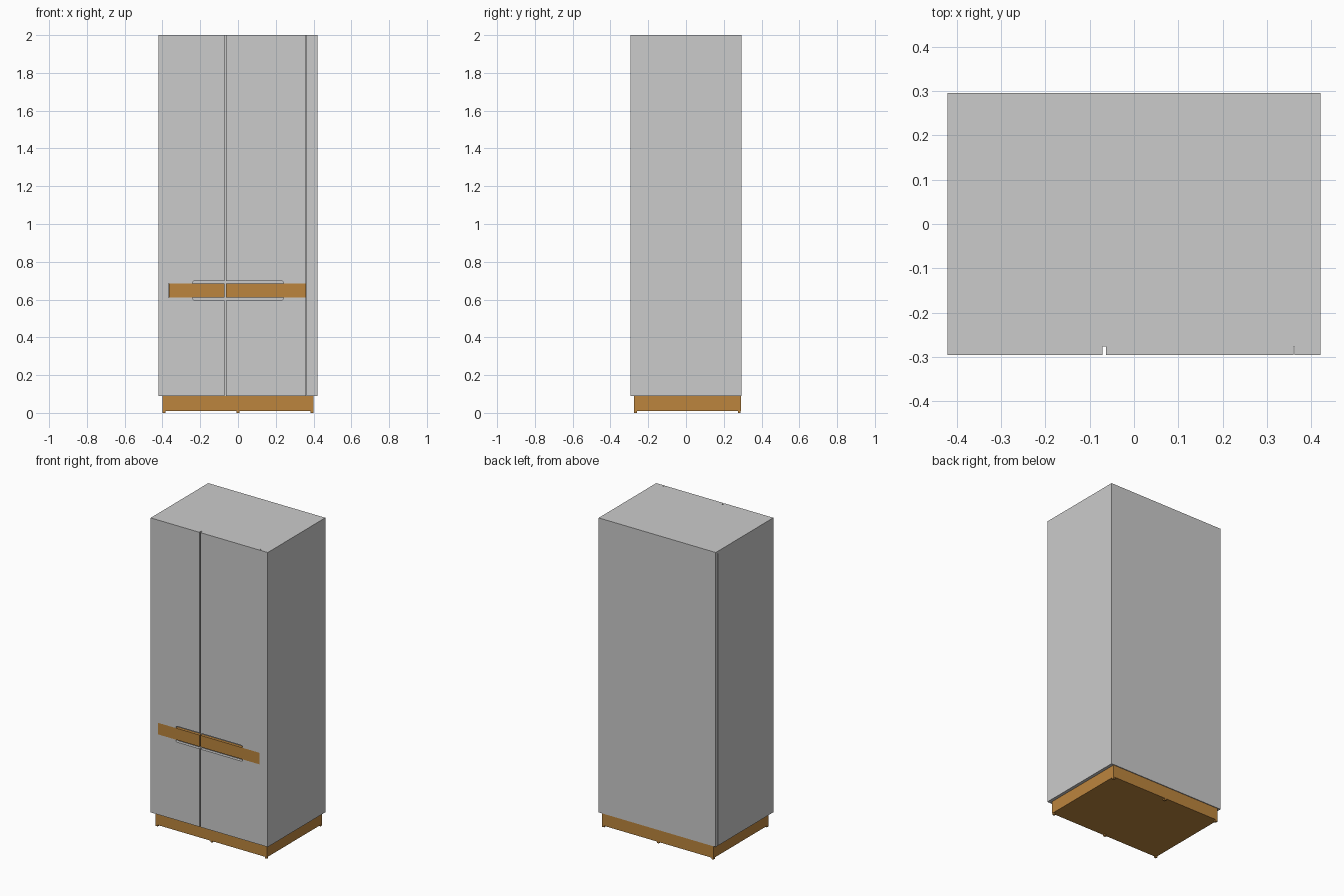
import bpy, bmesh, math

if "Cube" in bpy.data.objects:
    bpy.data.objects.remove(bpy.data.objects["Cube"])


def material(name, rgb):
    m = bpy.data.materials.new(name)
    m.diffuse_color = (*rgb, 1.0)
    m.use_nodes = True
    m.node_tree.nodes["Principled BSDF"].inputs["Base Color"].default_value = m.diffuse_color
    return m


GREY = material("light_grey", (0.60, 0.60, 0.60))
WOOD = material("warm_wood", (0.503, 0.235, 0.048))


def panel(name, pts, y0, y1, mat):
    """Extrude an x/z outline between two depths."""
    bm = bmesh.new()
    face = bm.faces.new([bm.verts.new((x, y0, z)) for x, z in pts])
    out = bmesh.ops.extrude_face_region(bm, geom=[face])
    for v in out["geom"]:
        if isinstance(v, bmesh.types.BMVert):
            v.co.y = y1
    bmesh.ops.recalc_face_normals(bm, faces=bm.faces[:])
    me = bpy.data.meshes.new(name)
    bm.to_mesh(me)
    bm.free()
    me.materials.append(mat)
    ob = bpy.data.objects.new(name, me)
    bpy.context.collection.objects.link(ob)
    return ob


def box(name, x0, x1, y0, y1, z0, z1, mat):
    return panel(name, [(x0, z0), (x1, z0), (x1, z1), (x0, z1)], y0, y1, mat)


W, FRONT, DOOR_BACK, BACK = 0.42, -0.295, -0.276, 0.295
BOTTOM, TOP = 0.09, 2.0
S0, S1 = 0.61, 0.685          # wood strip heights
SLOT_H, SLOT_X = 0.014, 0.24  # finger slots
GAP_L, GAP_R, SEAM = -0.071, -0.063, 0.36

# carcass: core, side, top and back with a narrow seam on the left
box("carcass", -W + 0.012, W, DOOR_BACK, 0.2745, BOTTOM, 1.985, GREY)
box("left_side", -W, -W + 0.012, DOOR_BACK, 0.272, BOTTOM, 1.985, GREY)
box("top_board", -W, W, DOOR_BACK, BACK, 1.985, TOP, GREY)
box("back_panel", -W, W, 0.2745, BACK, BOTTOM, 1.985, GREY)


def door_part(name, outer, inner, strip_edge, far_edge):
    """Door piece notched by a rounded finger slot next to the centre gap."""
    s = 1 if outer > inner else -1
    slot_end = s * SLOT_X
    r = SLOT_H * 0.8
    arc = [(slot_end - s * r * (1 - math.cos(a)), r * math.sin(a))
           for a in [math.radians(d) for d in range(0, 91, 15)]]
    d = 1 if far_edge > strip_edge else -1
    pts = [(outer, strip_edge)]
    pts += [(x, strip_edge + d * (h + SLOT_H - r if h else 0)) for x, h in arc]
    pts += [(inner, strip_edge + d * SLOT_H), (inner, far_edge), (outer, far_edge)]
    panel(name, pts, FRONT, DOOR_BACK, GREY)


# doors above and below the wooden strip
for side, outer, inner in (("left", -W, GAP_L), ("right", SEAM, GAP_R)):
    door_part(side + "_door_upper", outer, inner, S1, TOP)
    door_part(side + "_door_lower", outer, inner, S0, BOTTOM)
box("left_door_edge", -W, -0.369, FRONT, DOOR_BACK, S0, S1, GREY)
box("right_filler", SEAM + 0.002, W, FRONT, DOOR_BACK, BOTTOM, TOP, GREY)

# wooden handle strip, split at the door gap
box("left_handle_strip", -0.366, GAP_L, FRONT, DOOR_BACK, S0, S1, WOOD)
box("right_handle_strip", GAP_R, SEAM, FRONT, DOOR_BACK, S0, S1, WOOD)

# plinth and small feet
box("plinth", -0.40, 0.40, -0.275, 0.29, 0.01, BOTTOM, WOOD)
for i, x in enumerate((-0.392, 0.0, 0.392)):
    for j, y in enumerate((-0.267, 0.282)):
        box(f"foot_{i}_{j}", x - 0.007, x + 0.007, y - 0.007, y + 0.007, 0, 0.01, WOOD)
